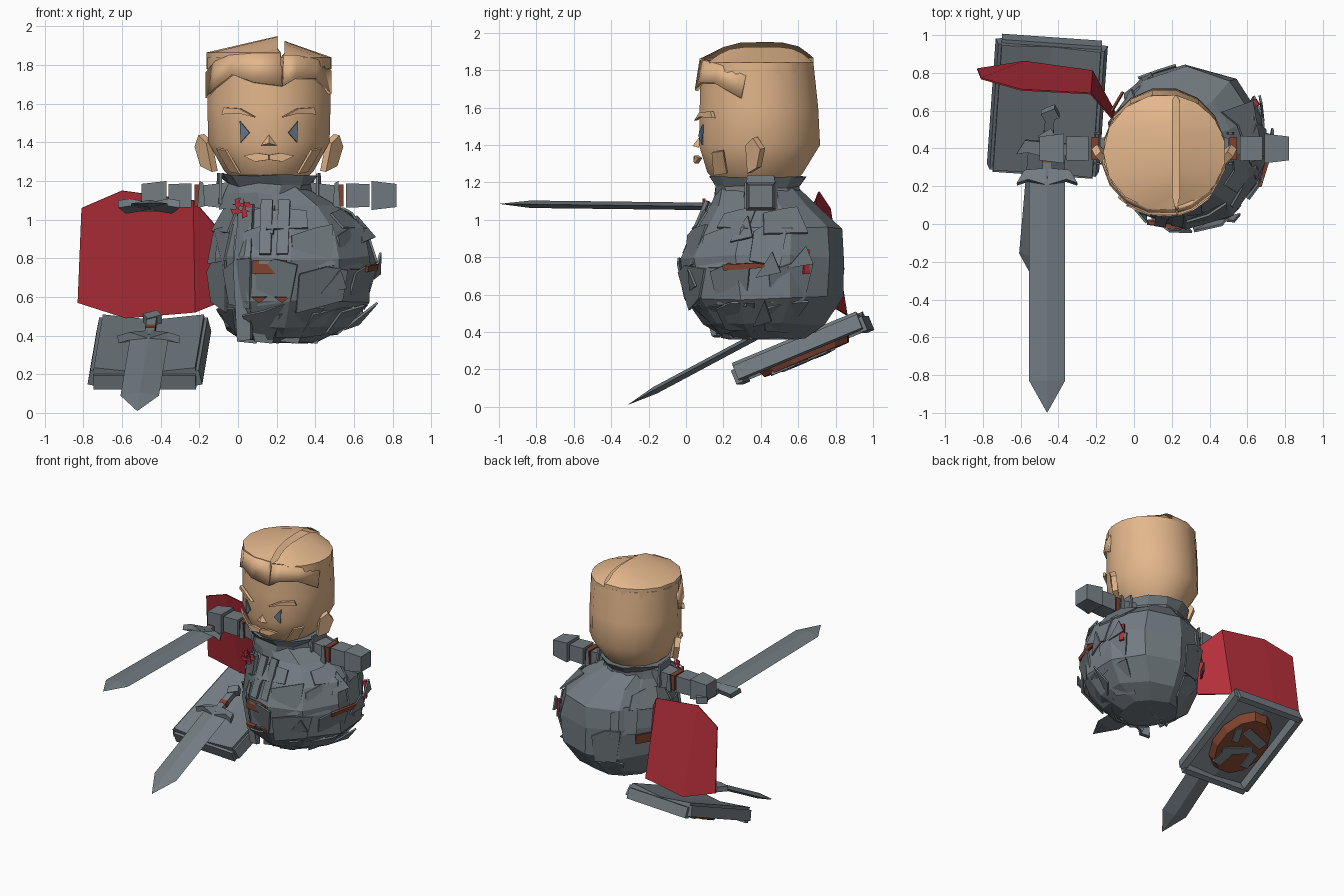
import bpy, bmesh, math, random
from mathutils import Vector, Matrix, Euler

if "Cube" in bpy.data.objects:
    bpy.data.objects.remove(bpy.data.objects["Cube"])
random.seed(4)
CX = 0.16  # mirror plane of head and arms


def material(name, rgb):
    m = bpy.data.materials.new(name)
    m.use_nodes = True
    m.diffuse_color = (*rgb, 1)
    m.node_tree.nodes["Principled BSDF"].inputs["Base Color"].default_value = (*rgb, 1)
    return m


SKIN = material("skin", (0.77, 0.47, 0.26))
STEEL = material("steel", (0.17, 0.2, 0.22))
RED = material("red cloth", (0.46, 0.028, 0.042))
BROWN = material("brown leather", (0.21, 0.055, 0.028))
EYE = material("eye blue", (0.13, 0.18, 0.24))


def build(name, verts, faces, mat, thick=0, smooth=False, matrix=None):
    me = bpy.data.meshes.new(name)
    me.from_pydata([tuple(v) for v in verts], [], faces)
    bm = bmesh.new()
    bm.from_mesh(me)
    bmesh.ops.recalc_face_normals(bm, faces=bm.faces)
    bm.to_mesh(me)
    bm.free()
    me.materials.append(mat)
    ob = bpy.data.objects.new(name, me)
    bpy.context.collection.objects.link(ob)
    if matrix:
        ob.matrix_world = matrix
    if thick:
        s = ob.modifiers.new("thickness", "SOLIDIFY")
        s.thickness, s.offset = thick, 0
    if smooth:
        bpy.ops.object.select_all(action="DESELECT")
        ob.select_set(True)
        bpy.context.view_layer.objects.active = ob
        bpy.ops.object.shade_smooth_by_angle(angle=math.radians(40))
    return ob


def plate(name, pts, mat, thick=0.012, matrix=None):
    return build(name, pts, [list(range(len(pts)))], mat, thick, matrix=matrix)


def loft(name, rings, n, mat, smooth=False, jitter=0, matrix=None):
    """Stack of ellipses (z, cx, cy, rx, ry), capped at both ends."""
    verts, faces = [], []
    for z, cx, cy, rx, ry in rings:
        for i in range(n):
            a = math.tau * (i + .5) / n
            j = [random.uniform(-jitter, jitter) for _ in range(3)]
            verts.append((cx + rx * math.cos(a) + j[0], cy + ry * math.sin(a) + j[1], z + j[2]))
    for k in range(len(rings) - 1):
        for i in range(n):
            b, c = k * n + i, k * n + (i + 1) % n
            faces.append((b, c, c + n, b + n))
    faces += [list(range(n)), list(range(len(verts) - n, len(verts)))]
    return build(name, verts, faces, mat, smooth=smooth, matrix=matrix)


def box(name, size, mat, matrix, taper=1.0):
    x, y, z = (s / 2 for s in size)
    verts = [(sx * x, sy * y * t, sz * z * t) for sx, t in ((-1, 1), (1, taper))
             for sy, sz in ((-1, -1), (1, -1), (1, 1), (-1, 1))]
    faces = [(0, 1, 2, 3), (4, 5, 6, 7)] + [(i, (i + 1) % 4, (i + 1) % 4 + 4, i + 4) for i in range(4)]
    return build(name, verts, faces, mat, matrix=matrix)


def at(x, y, z, rx=0, ry=0, rz=0):
    return Matrix.Translation((x, y, z)) @ Euler([math.radians(a) for a in (rx, ry, rz)]).to_matrix().to_4x4()


# Head
loft("head", [(1.19, CX, .38, .17, .2), (1.25, CX, .37, .235, .26), (1.4, CX, .393, .32, .33),
              (1.6, CX, .39, .325, .323), (1.84, CX, .38, .325, .307)], 16, SKIN, smooth=True)

# Two swept hair halves meeting at the parting
for name, start, sweep, px, rim, peak in (("hair_right", -79, -202, .205, 1.865, 1.95),
                                          ("hair_left", -79, 158, .24, 1.84, 1.925)):
    base, edge, ridge = [], [], []
    for i in range(9):
        a = math.radians(start + sweep * i / 8)
        x, y = CX + .323 * math.cos(a), .38 + .308 * math.sin(a)
        base.append((x, y, 1.78))
        edge.append((x, y, rim))
        ry = .4 + (y - .38) * .85
        ridge.append((px, ry, peak + .01 * (ry - .4) - .08 * ((ry - .4) / .27) ** 4))
    build(name, base + edge + ridge, [(r + i, r + i + 1, r + i + 10, r + i + 9) for r in (0, 9) for i in range(8)],
          SKIN, smooth=True)


def face_y(x, lift=0.012):
    return .39 - .325 * math.sqrt(max(0.0, 1 - ((x - CX) / .325) ** 2)) - lift


def on_face(name, pts, mat, lift=0.012, thick=0.008):
    return plate(name, [(x, face_y(x, lift), z) for x, z in pts], mat, thick)


# Fringe locks on both sides of the parting
for name, low, high in (
        ("fringe_right", [(-.16, 1.63), (-.12, 1.68), (-.03, 1.75), (.08, 1.71), (.23, 1.69)],
         [(-.16, 1.76), (-.11, 1.82), (-.04, 1.85), (.08, 1.86), (.22, 1.86)]),
        ("fringe_left", [(.23, 1.69), (.3, 1.73), (.4, 1.73), (.475, 1.65)],
         [(.235, 1.85), (.3, 1.85), (.4, 1.83), (.475, 1.77)])):
    n = len(low)
    verts = [(x, face_y(x, .016), z) for x, z in low] + [(x, face_y(x, -.012), z) for x, z in high]
    build(name, verts, [(i, i + 1, i + n + 1, i + n) for i in range(n - 1)], SKIN, .02, smooth=True)

# Face details, mirrored about the head plane
for side, s in (("right", -1), ("left", 1)):
    def mx(pts):
        return [(CX + s * x, z) for x, z in pts]
    on_face("eye_" + side, mx([(.1, 1.45), (.15, 1.51), (.145, 1.4)]), EYE)
    on_face("brow_" + side, mx([(.07, 1.53), (.15, 1.55), (.24, 1.545), (.23, 1.58), (.15, 1.575)]), SKIN, .022, .02)
    on_face("moustache_" + side, mx([(0, 1.31), (.07, 1.3), (.13, 1.33), (.06, 1.345), (0, 1.335)]), SKIN, .015, .02)
    ear = [(.31, .33, 1.4), (.35, .37, 1.44), (.37, .41, 1.38), (.34, .39, 1.28), (.28, .34, 1.25)]
    plate("ear_" + side, [(CX + s * x, y, z) for x, y, z in ear], SKIN, .04)
    plate("sideburn_" + side, [(CX + s * x, y, z) for x, y, z in
          ((.22, .14, 1.36), (.27, .2, 1.37), (.2, .22, 1.25), (.15, .15, 1.24))], SKIN, .012)
build("nose", [(.12, .07, 1.385), (.2, .07, 1.385), (.16, .07, 1.44), (.16, .035, 1.395)],
      [(0, 1, 3), (1, 2, 3), (2, 0, 3)], SKIN)

# Round armoured body
BODY = [(.37, .22, .43, .2, .2), (.44, .25, .42, .32, .33), (.58, .28, .42, .41, .42), (.8, .28, .41, .43, .44),
        (.95, .27, .43, .39, .4), (1.07, .23, .42, .3, .29), (1.16, CX, .38, .22, .22)]
loft("body_armour", BODY, 10, STEEL, jitter=.012)


def on_body(a, z, lift):
    z0 = min(max(z, BODY[0][0]), BODY[-1][0] - .001)
    for p, q in zip(BODY, BODY[1:]):
        if p[0] <= z0 < q[0]:
            t = (z0 - p[0]) / (q[0] - p[0])
            cx, cy, rx, ry = (u + (w - u) * t for u, w in zip(p[1:], q[1:]))
            return Vector((cx + (rx + lift) * math.cos(a), cy + (ry + lift) * math.sin(a), z))


# Overlapping torn armour plates, sparse on the back
for z, half, count in ((.47, .09, 11), (.66, .13, 10), (.86, .12, 9), (1.0, .07, 8)):
    for i in range(count):
        a = math.tau * (i + random.random() * .6) / count
        w = random.uniform(.2, .36)
        r = [random.uniform(-.015, .025) for _ in range(5)]
        h = [half * random.uniform(.6, 1.1) for _ in range(4)]
        if math.sin(a) > .1 and i % 3:
            continue
        plate("armour_plate", [on_body(a - w, z - h[0], r[0]), on_body(a + w * .7, z - h[1], r[1]),
              on_body(a + w, z + h[2], r[2]), on_body(a, z + h[3], r[3]), on_body(a - w, z + h[3] * .6, r[4])], STEEL)
# Loose shards on the left flank and under the hem
for a, z, size in ((-.25, .95, .07), (.1, .76, .07), (.0, .5, .07), (.5, .8, .06), (-1.0, .68, .06)):
    plate("flank_shard", [on_body(a - .2, z - size, .0), on_body(a + .1, z - size * .6, .04),
                          on_body(a, z + size, .04)], STEEL)
for i in range(7):
    x, y = random.uniform(.0, .35), random.uniform(.15, .6)
    plate("hem_shard", [(x, y, .37), (x + .09, y + .05, .36), (x + .13, y - .04, .46), (x - .03, y + .04, .48)], STEEL)

# Front strap, chest flaps, belt and ornament
plate("front_strap", [(.0, .17, .37), (.07, .15, .38), (.07, .05, .8), (.08, .12, 1.08), (.01, .13, 1.08), (-.02, .1, .75)], STEEL, .03)
for x in (.11, .2):
    plate("chest_flap", [(x, .0, .82), (x + .06, -.01, .82), (x + .07, .11, 1.1), (x + .01, .12, 1.1)], STEEL, .02)
box("belt_front", (.18, .02, .07), BROWN, at(.165, -.006, .755, rz=-9))
box("belt_buckle", (.11, .024, .02), STEEL, at(.165, -.008, .78, rz=-9))
for x in (.11, .23):
    plate("lower_buckle", [(x - .04, .01, .6), (x, .01, .57), (x + .04, .0, .6)], BROWN, .03)
plate("side_belt", [on_body(a, z, .012) for a, z in ((-.5, .73), (-.1, .74), (.15, .755), (-.1, .77), (-.5, .76))], BROWN, .02)
plate("side_cloth", [on_body(a, z, .01) for a, z in ((.5, .71), (.58, .71), (.58, .84), (.5, .84))], RED, .02)
plate("back_belt", [on_body(a, z, .015) for a, z in ((2.45, .7), (2.75, .7), (2.75, .77), (2.45, .77))], BROWN)
for i in range(4):
    a = i * 1.6
    plate("red_ornament", [(.015 + .055 * math.cos(a + d), .105 - i * .004, 1.06 + .055 * math.sin(a + d))
                           for d in (0, .6, 2.8)], RED, .008)

# Jagged collar around the neck
loft("collar", [(1.06, .19, .39, .29, .25), (1.13, CX, .38, .24, .23), (1.18, CX, .38, .22, .23),
                (1.235, CX, .38, .26, .27)], 12, STEEL, jitter=.012)

# Arms, mirrored about the head plane
for side, s in (("right", -1), ("left", 1)):
    for part, x0, x1, hgt, mat, taper in (
            ("shoulder", .2, .34, .14, STEEL, .75), ("arm_band", .345, .385, .115, BROWN, 1),
            ("forearm", .4, .52, .125, STEEL, .95), ("glove", .53, .66, .15, STEEL, .8)):
        box(f"{part}_{side}", (x1 - x0, hgt * 1.05, hgt), mat,
            at(CX + s * (x0 + x1) / 2, .4, 1.125, rz=0 if s > 0 else 180), taper)
    plate("shoulder_guard_" + side, [(CX + s * x, y, z) for x, y, z in
          ((.25, .3, 1.08), (.27, .5, 1.08), (.26, .47, 1.24), (.25, .33, 1.24))], STEEL, .015)
    for y in (.32, .48):
        plate("band_edge_" + side, [(CX + s * x, y, z) for x, z in ((.33, 1.07), (.37, 1.06), (.36, 1.2), (.34, 1.19))], STEEL)


# Swords: blade along local -y
def sword(name, length, w, m):
    tip = -length
    sec = [(-w, 0), (0, .02), (w, 0), (0, -.02)]
    v = [(x, y, z) for y in (0, tip + .17) for x, z in sec] + [(0, tip, 0)]
    f = [(0, 1, 2, 3)] + [(i, (i + 1) % 4, (i + 1) % 4 + 4, i + 4) for i in range(4)]
    f += [(i + 4, (i + 1) % 4 + 4, 8) for i in range(4)]
    build(name + "_blade", v, f, STEEL, matrix=m)
    for s in (-1, 1):
        plate(name + "_guard", [(0, -.04, 0), (s * .1, -.01, .02), (s * .16, -.03, .01), (s * .12, .04, -.02), (0, .05, 0)], STEEL, .04, m)
    box(name + "_grip", (.05, .2, .04), STEEL, m @ at(0, .11, 0))
    box(name + "_wrap", (.054, .03, .044), BROWN, m @ at(0, .1, 0))
    box(name + "_pommel", (.08, .06, .05), STEEL, m @ at(0, .22, 0, rz=30))


sword("raised_sword", 1.24, .095, at(-.46, .24, 1.07, rx=-.7))
sword("lower_sword", .8, .1, at(-.46, .39, .385, rx=28, rz=-5))

# Tilted shield with framed underside and medallion
S = at(-.46, .61, .335, rx=22.5, rz=-4)
W, L = .265, .36
v = [(x, y, z) for y in (-L, 0, L) for x, z in ((-W, .02), (0, -.01), (W, .02))]
build("shield_board", v, [(i, i + 1, i + 4, i + 3) for i in (0, 1, 3, 4)], STEEL, .04, matrix=S)
for s in (-1, 1):
    box("shield_rim_side", (.05, 2 * L, .08), STEEL, S @ at(s * W, 0, -.02, ry=s * -12))
    box("shield_rim_end", (2 * W, .04, .08), STEEL, S @ at(0, s * L, -.035))
loft("shield_medallion", [(-.09, 0, 0, .18, .25), (-.02, 0, 0, .2, .28)], 12, BROWN, matrix=S)
for size, x, y, turn in (((.2, .07), -.04, .1, 20), ((.22, .06), .02, -.04, -25), ((.07, .16), .08, -.12, 10),
                         ((.06, .14), -.11, -.08, 0), ((.05, .12), .1, .08, -20)):
    box("medallion_inlay", (*size, .02), STEEL, S @ at(x, y, -.09, rz=turn))

# Billowing red cape
top = [(-.81, .77, 1.06), (-.6, .71, 1.15), (-.23, .69, 1.1), (-.1, .54, .95), (.02, .5, .92)]
low = [(-.83, .82, .57), (-.58, .86, .49), (-.22, .81, .52), (-.1, .59, .57), (.02, .52, .6)]
build("cape", top + low, [(i, i + 1, i + 6, i + 5) for i in range(4)], RED, .008)
